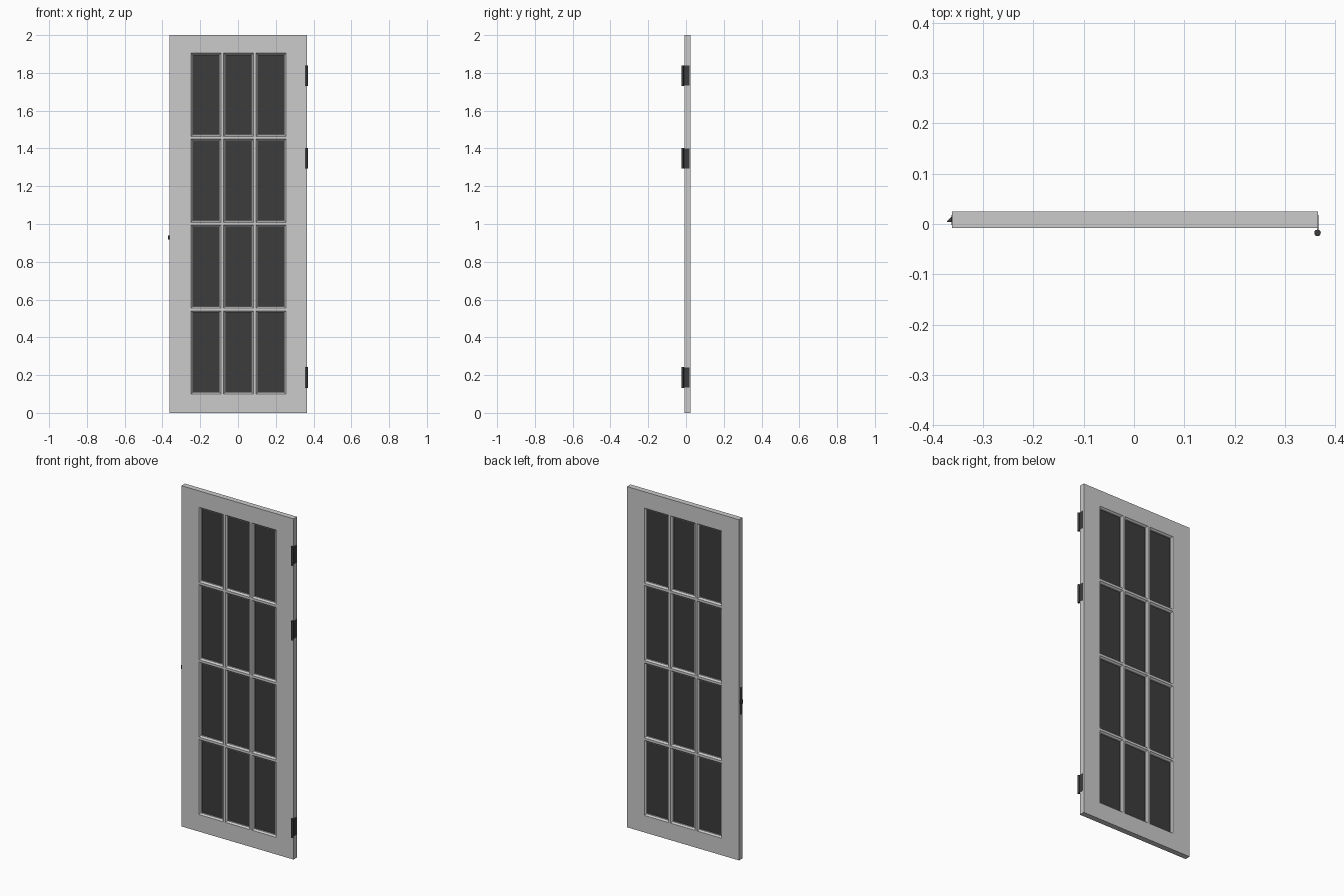
import bpy, bmesh
from mathutils import Vector

if "Cube" in bpy.data.objects:
    bpy.data.objects.remove(bpy.data.objects["Cube"])

Y0, Y1 = -0.008, 0.0245          # front and back faces of the door
YM = (Y0 + Y1) / 2
X0, X1 = -0.362, 0.366


def material(name, v):
    m = bpy.data.materials.new(name)
    m.diffuse_color = (v, v, v, 1)
    m.use_nodes = True
    m.node_tree.nodes["Principled BSDF"].inputs["Base Color"].default_value = m.diffuse_color
    return m


GLASS = material("dark_glass", 0.045)
METAL = material("dark_metal", 0.045)


def finish(name, bm, mat=None):
    bmesh.ops.remove_doubles(bm, verts=bm.verts, dist=1e-5)
    bmesh.ops.recalc_face_normals(bm, faces=bm.faces)
    me = bpy.data.meshes.new(name)
    bm.to_mesh(me)
    bm.free()
    ob = bpy.data.objects.new(name, me)
    bpy.context.collection.objects.link(ob)
    if mat:
        me.materials.append(mat)
    return ob


def box(name, lo, hi, mat):
    bm = bmesh.new()
    bmesh.ops.create_cube(bm, size=1)
    lo, hi = Vector(lo), Vector(hi)
    for v in bm.verts:
        v.co = (lo + hi) / 2 + v.co * (hi - lo)
    return finish(name, bm, mat)


def spans(start, size, gap, n):
    return [(start + i * (size + gap), start + i * (size + gap) + size) for i in range(n)]


cols = spans(-0.248, 0.158, 0.014, 3)
rows = spans(0.10, 0.4405, 0.014, 4)
xs = [X0] + [v for c in cols for v in c] + [X1]
zs = [0.0] + [v for r in rows for v in r] + [2.0]

# Door leaf with moulded openings: (inset, depth) from face to face
half = [(0, 0), (0.002, 0.003), (0.008, 0.009), (0.010, 0.009)]
profile = [(i, Y0 + d) for i, d in half] + [(i, Y1 - d) for i, d in reversed(half)]
bm = bmesh.new()


def face(pts):
    bm.faces.new([bm.verts.new(p) for p in pts])


def rect(a, b, c, d, inset, y):
    return [(a + inset, y, c + inset), (b - inset, y, c + inset),
            (b - inset, y, d - inset), (a + inset, y, d - inset)]


def ring(p, q):
    for k in range(4):
        face([p[k], p[(k + 1) % 4], q[(k + 1) % 4], q[k]])


for i in range(len(xs) - 1):
    for j in range(len(zs) - 1):
        cell = (xs[i], xs[i + 1], zs[j], zs[j + 1])
        if i % 2 and j % 2:
            loops = [rect(*cell, s, y) for s, y in profile]
            for p, q in zip(loops, loops[1:]):
                ring(p, q)
        else:
            face(rect(*cell, 0, Y0))
            face(rect(*cell, 0, Y1))
# Outer edges follow the same grid so the shell closes
for a, b in zip(xs, xs[1:]):
    for z in (0.0, 2.0):
        face([(a, Y0, z), (b, Y0, z), (b, Y1, z), (a, Y1, z)])
for c, d in zip(zs, zs[1:]):
    for x in (X0, X1):
        face([(x, Y0, c), (x, Y1, c), (x, Y1, d), (x, Y0, d)])
finish("door_frame", bm)

# Glass panes
for i, (a, b) in enumerate(cols):
    for j, (c, d) in enumerate(rows):
        box(f"glass_pane_{i}_{j}", (a + 0.008, YM - 0.002, c + 0.008),
            (b - 0.008, YM + 0.002, d - 0.008), GLASS)

# Hinges: knuckle barrel and leaf let into the door edge
for k, z in enumerate((0.188, 1.348, 1.785)):
    bpy.ops.mesh.primitive_cylinder_add(vertices=24, radius=0.0065, depth=0.11,
                                        location=(0.365, -0.0178, z))
    ob = bpy.context.object
    ob.name = f"hinge_barrel_{k}"
    ob.data.materials.append(METAL)
    bpy.ops.object.shade_smooth_by_angle()
    box(f"hinge_leaf_{k}", (0.3645, -0.015, z - 0.053), (0.3665, 0.018, z + 0.053), METAL)

# Latch plate and slanted bolt
box("latch_plate", (X0 - 0.0006, YM - 0.010, 0.85), (X0 + 0.002, YM + 0.010, 1.01), METAL)
bm = bmesh.new()
prof = [(X0 + 0.001, 0.004), (-0.3715, 0.004), (-0.3715, 0.0055), (X0 - 0.0005, 0.015), (X0 + 0.001, 0.015)]
base = bm.faces.new([bm.verts.new((x, y, 0.917)) for x, y in prof])
ext = bmesh.ops.extrude_face_region(bm, geom=[base], use_keep_orig=True)
bmesh.ops.translate(bm, vec=(0, 0, 0.022),
                    verts=[g for g in ext["geom"] if isinstance(g, bmesh.types.BMVert)])
finish("latch_bolt", bm, METAL)
